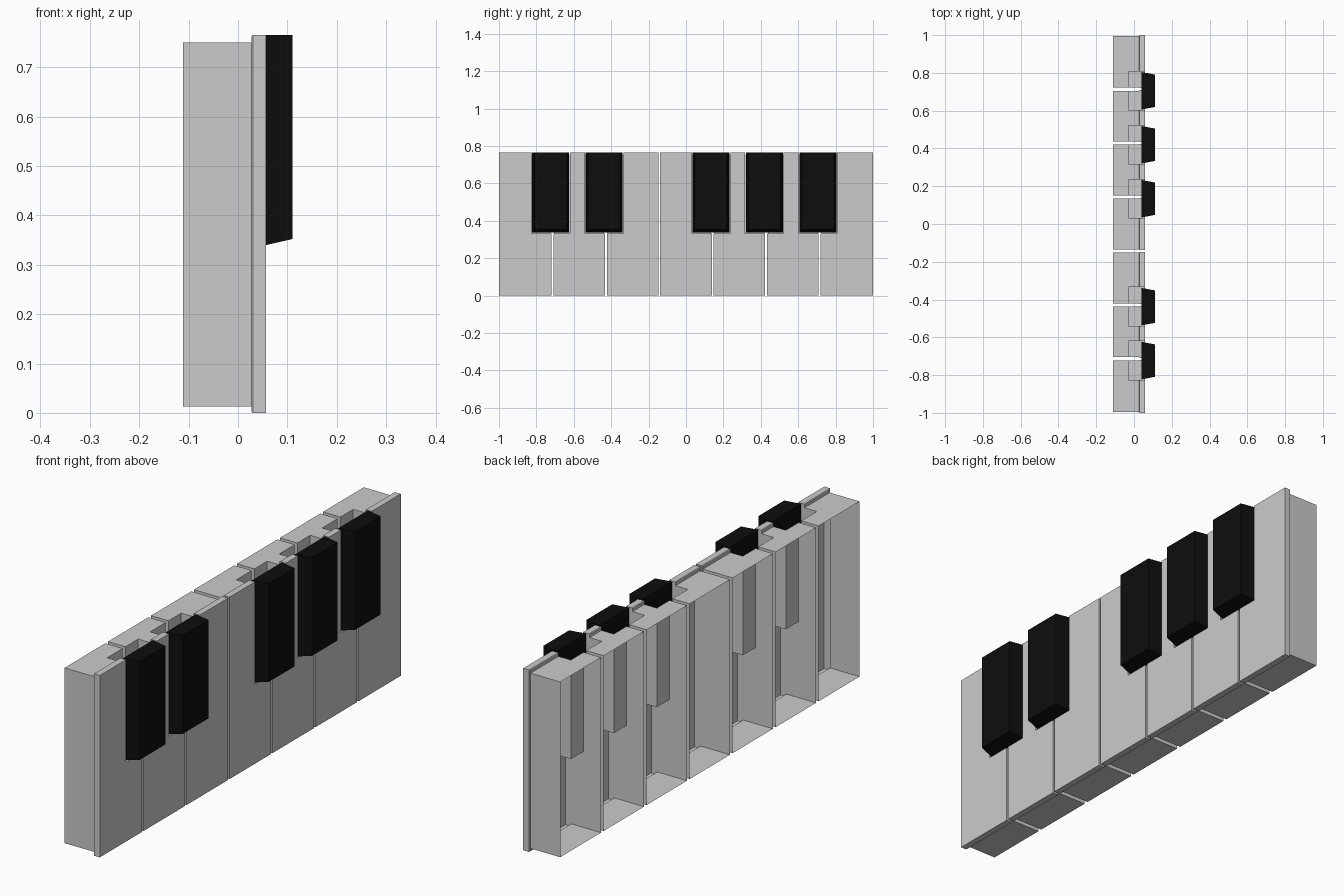
import bpy, bmesh

if "Cube" in bpy.data.objects:
    bpy.data.objects.remove(bpy.data.objects["Cube"])

PITCH = 2 / 7
NOTCH_Z = 0.333
HALF_NOTCH = 0.103
SHARPS = {1, 2, 4, 5, 6}          # key boundaries that carry a raised key


def sharp_centre(k):
    return -1 + k * PITCH - 0.009


def finish(bm, name, material=None):
    bmesh.ops.remove_doubles(bm, verts=bm.verts, dist=1e-5)
    mesh = bpy.data.meshes.new(name)
    bm.to_mesh(mesh)
    bm.free()
    obj = bpy.data.objects.new(name, mesh)
    bpy.context.collection.objects.link(obj)
    if material:
        mesh.materials.append(material)


def ring(bm, x, outline):
    return [bm.verts.new((x, y, z)) for y, z in outline]


def bridge(bm, front, back):
    n = len(front)
    for i in range(n):
        j = (i + 1) % n
        bm.faces.new((front[i], back[i], back[j], front[j]))


def white_key(k):
    y0, y1 = -1 + k * PITCH, -1 + (k + 1) * PITCH
    left, right = k in SHARPS, (k + 1) in SHARPS

    def limits(gap, end_gap):
        return (y0 + (end_gap if k == 0 else gap),
                y1 - (end_gap if k == 6 else gap))

    def outline(lo, hi, z0, z1, shrink=0.0):
        a = sharp_centre(k) + HALF_NOTCH + shrink if left else lo
        b = sharp_centre(k + 1) - HALF_NOTCH - shrink if right else hi
        n = NOTCH_Z - shrink
        return [(lo, z0), (hi, z0), (hi, n), (b, n),
                (b, z1), (a, z1), (a, n), (lo, n)]

    bm = bmesh.new()
    # front plate with slightly chamfered back rim, then the open-backed body
    p0, p1 = limits(0.005, 0.0)
    b0, b1 = limits(0.009, 0.006)
    body = outline(b0, b1, 0.013, 0.75)
    rings = [
        ring(bm, 0.057, outline(p0, p1, 0.0, 0.765)),
        ring(bm, 0.030, outline(p0, p1, 0.0, 0.765)),
        ring(bm, 0.027, outline(p0 + .003, p1 - .003, 0.003, 0.762)),
        ring(bm, 0.027, body),
        ring(bm, -0.03, body),
    ]
    bm.faces.new(rings[0])
    for front, back in zip(rings, rings[1:]):
        bridge(bm, front, back)
    # back walls of the notches
    a, b = body[5][0], body[4][0]
    for on, lo, hi in ((left, b0, a), (right, b, b1)):
        if on:
            bm.faces.new(ring(bm, -0.03, [(lo, NOTCH_Z), (hi, NOTCH_Z),
                                          (hi, 0.75), (lo, 0.75)]))
    # full-width rear skirt
    rect = [(b0, 0.013), (b1, 0.013), (b1, 0.75), (b0, 0.75)]
    bridge(bm, ring(bm, -0.03, rect), ring(bm, -0.111, rect))
    finish(bm, f"white_key_{k + 1}")


def black_key(k, material):
    c = sharp_centre(k)
    bm = bmesh.new()

    def rect(half, z0):
        return [(c - half, z0), (c + half, z0), (c + half, 0.765), (c - half, 0.765)]

    front = ring(bm, 0.11, rect(0.086, 0.352))
    back = ring(bm, 0.04, rect(0.099, 0.336))
    bridge(bm, front, back)
    bm.faces.new(front)
    bm.faces.new(back[::-1])
    finish(bm, f"black_key_{k}", material)


black = bpy.data.materials.new("black")
black.diffuse_color = (0.004, 0.004, 0.004, 1)
black.use_nodes = True
black.node_tree.nodes["Principled BSDF"].inputs["Base Color"].default_value = black.diffuse_color

for k in range(7):
    white_key(k)
for k in sorted(SHARPS):
    black_key(k, black)
